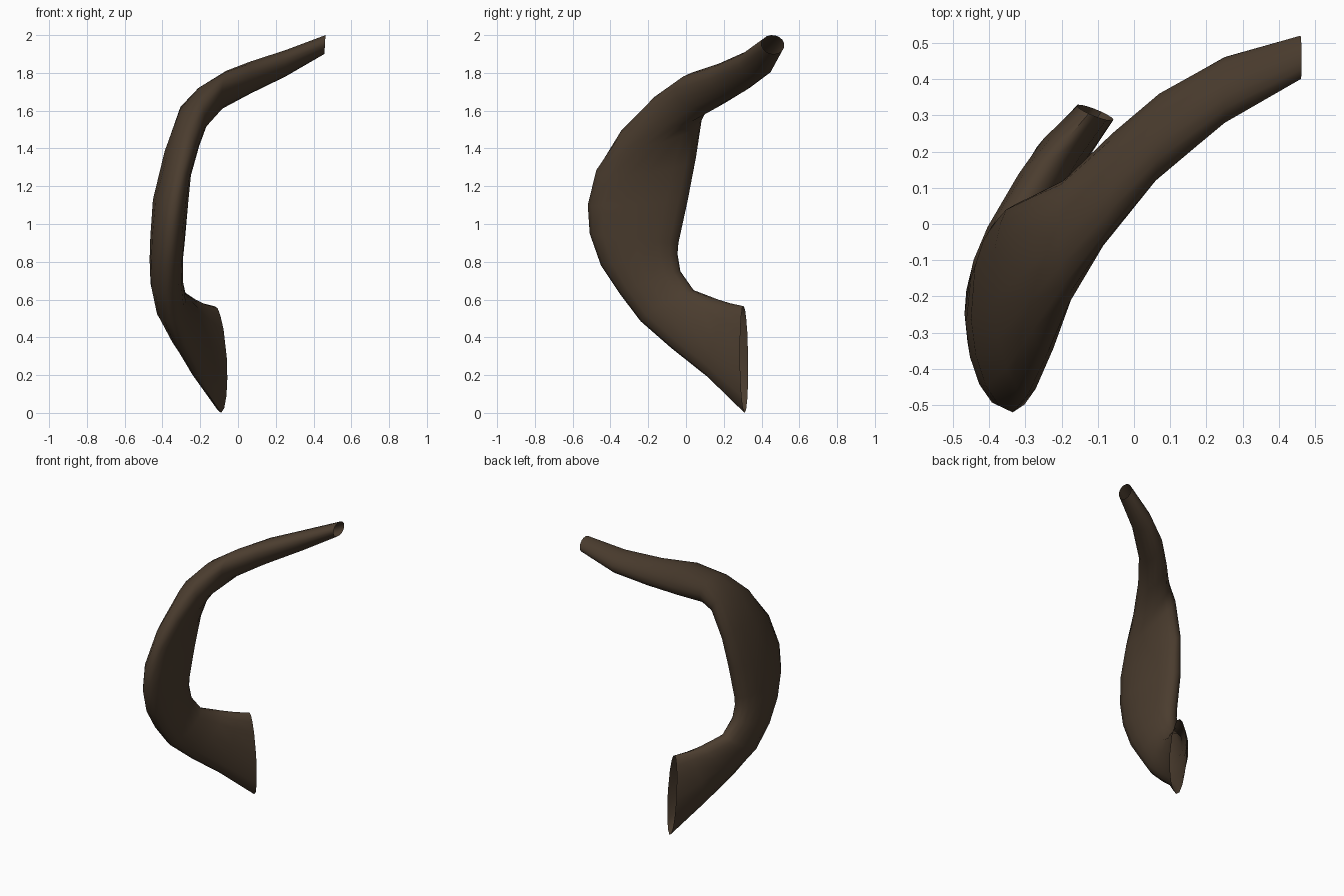
import bpy, bmesh, math
from mathutils import Vector

if "Cube" in bpy.data.objects:
    bpy.data.objects.remove(bpy.data.objects["Cube"])

SIDES = 16

# Cross-sections from round tip to flared foot:
# outer edge point, inner edge point, bluntness of inner edge,
# then half thickness (number) or half-thickness vector
SECTIONS = [
    ((0.46, 0.40, 1.945), (0.46, 0.52, 1.955), 0.0, (0.003, -0.01, 0.05)),
    ((0.25, 0.28, 1.845), (0.25, 0.46, 1.855), 0.0, (0.0, -0.02, 0.07)),
    ((0.06, 0.12, 1.765), (0.07, 0.36, 1.785), 0.0, (0.0, -0.02, 0.085)),
    ((-0.085, -0.06, 1.71), (-0.06, 0.25, 1.71), 0.1, (0.01, 0.0, 0.10)),
    ((-0.18, -0.22, 1.59), (-0.195, 0.12, 1.64), 0.5, (-0.02, 0.0, 0.10)),
    ((-0.24, -0.36, 1.455), (-0.265, 0.085, 1.565), 0.9, (-0.05, 0.0, 0.088)),
    ((-0.295, -0.475, 1.285), (-0.33, 0.053, 1.355), 1.0, (-0.068, 0.0, 0.06)),
    ((-0.335, -0.52, 1.10), (-0.36, 0.01, 1.13), 1.0, 0.094),
    ((-0.355, -0.51, 0.95), (-0.37, -0.04, 0.90), 1.0, 0.092),
    ((-0.37, -0.45, 0.78), (-0.37, -0.045, 0.84), 1.0, 0.088),
    ((-0.375, -0.35, 0.63), (-0.36, -0.03, 0.75), 1.0, 0.086),
    ((-0.36, -0.24, 0.485), (-0.325, 0.04, 0.65), 1.0, 0.080),
    ((-0.305, -0.08, 0.345), (-0.24, 0.17, 0.60), 1.0, 0.074),
    ((-0.22, 0.115, 0.19), (-0.185, 0.235, 0.58), 1.0, 0.066),
    ((-0.09, 0.31, 0.0), (-0.125, 0.305, 0.565), 1.0, (-0.048, 0.022, -0.01)),
]

data = [(Vector(o), Vector(i), p, t) for o, i, p, t in SECTIONS]
centres = [(o + i) / 2 for o, i, _, _ in data]


def ring(k):
    """Rounded on the outer edge, narrowing to a thin blunt inner edge."""
    outer, inner, blunt, thick = data[k]
    axis = (outer - inner) / 2
    if isinstance(thick, tuple):
        side = Vector(thick).normalized()
        thick = Vector(thick).length
    else:
        tangent = centres[min(k + 1, len(data) - 1)] - centres[k - 1]
        normal = tangent.cross(axis).normalized()
        side = normal if normal.x < 0 else -normal
    points = []
    for j in range(SIDES):
        a = 2 * math.pi * j / SIDES
        s, w = math.cos(a), math.sin(a)
        if s < -0.001:
            e = 1 - 0.35 * blunt
            s, w = -abs(s) ** e, math.copysign(abs(w) ** e, w)
            w *= 1 - 0.4 * blunt * s * s
        bow = 0.01 * blunt * (1 - s * s) if k < len(data) - 1 else 0
        points.append(centres[k] + axis * s + side * (thick * w + bow))
    return points


# Curved horn: open-ended loft through the sections
bm = bmesh.new()
rings = [[bm.verts.new(p) for p in ring(k)] for k in range(len(data))]
for a, b in zip(rings, rings[1:]):
    for j in range(SIDES):
        n = (j + 1) % SIDES
        bm.faces.new((a[j], a[n], b[n], b[j]))
bmesh.ops.recalc_face_normals(bm, faces=bm.faces)
# make sure the open shell faces outward
bm.faces.ensure_lookup_table()
score = sum((f.calc_center_median() - centres[i // SIDES]).dot(f.normal)
            for i, f in enumerate(bm.faces))
if score < 0:
    bmesh.ops.reverse_faces(bm, faces=bm.faces)

mesh = bpy.data.meshes.new("curved_horn")
bm.to_mesh(mesh)
bm.free()
horn = bpy.data.objects.new("curved_horn", mesh)
bpy.context.collection.objects.link(horn)

brown = bpy.data.materials.new("dark_brown")
brown.diffuse_color = (0.07, 0.046, 0.028, 1)
brown.use_nodes = True
brown.node_tree.nodes["Principled BSDF"].inputs["Base Color"].default_value = brown.diffuse_color
mesh.materials.append(brown)

bpy.context.view_layer.objects.active = horn
horn.select_set(True)
bpy.ops.object.shade_smooth_by_angle(angle=math.radians(60))
